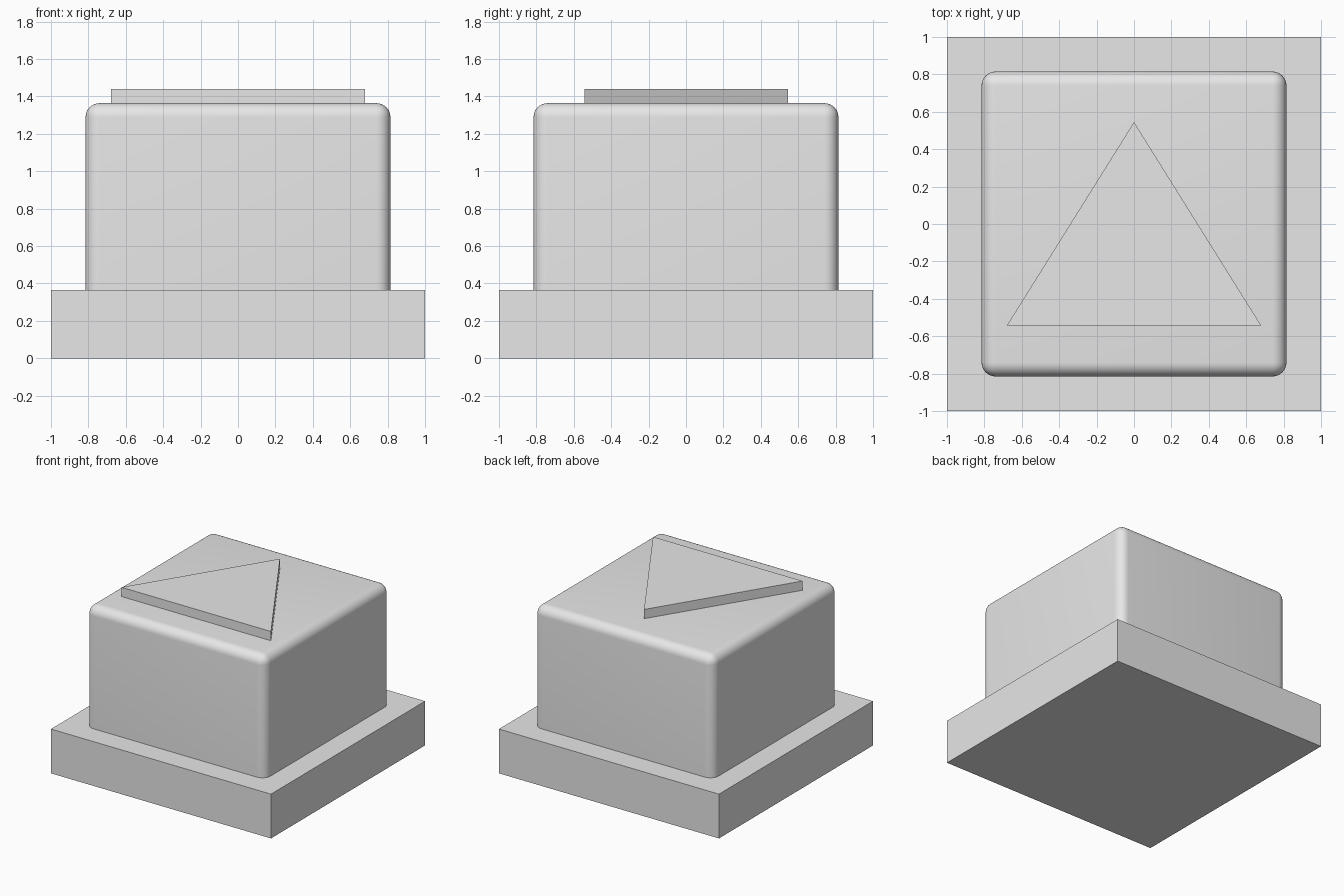
import bpy
import bmesh
import math

cube = bpy.data.objects.get("Cube")
if cube:
    bpy.data.objects.remove(cube, do_unlink=True)

grey = bpy.data.materials.new("plain_grey")
grey.use_nodes = True
colour = (0.8, 0.8, 0.8, 1)
grey.diffuse_color = colour
grey.node_tree.nodes["Principled BSDF"].inputs["Base Color"].default_value = colour


def prism(name, outline, bottom, top):
    """Extrude a flat outline upward between two heights."""
    bm = bmesh.new()
    face = bm.faces.new([bm.verts.new((x, y, bottom)) for x, y in outline])
    result = bmesh.ops.extrude_face_region(bm, geom=[face], use_keep_orig=True)
    for v in result["geom"]:
        if isinstance(v, bmesh.types.BMVert):
            v.co.z = top
    bmesh.ops.recalc_face_normals(bm, faces=bm.faces)
    mesh = bpy.data.meshes.new(name)
    bm.to_mesh(mesh)
    bm.free()
    mesh.materials.append(grey)
    obj = bpy.data.objects.new(name, mesh)
    bpy.context.collection.objects.link(obj)
    return obj


def square(half):
    return [(-half, -half), (half, -half), (half, half), (-half, half)]


# Square base slab
base_top = 0.364
prism("base", square(1), 0, base_top)

# Button block: rounded uprights and top rim, square where it meets the base
block = prism("button_block", square(0.815), base_top, 1.364)
bm = bmesh.new()
bm.from_mesh(block.data)
rounded = [e for e in bm.edges if max(v.co.z for v in e.verts) > base_top + 0.1]
bmesh.ops.bevel(bm, geom=rounded, offset=0.075, offset_type="OFFSET",
                segments=8, profile=0.5, affect="EDGES", clamp_overlap=True)
bm.to_mesh(block.data)
bm.free()
bpy.ops.object.select_all(action="DESELECT")
block.select_set(True)
bpy.context.view_layer.objects.active = block
bpy.ops.object.shade_smooth_by_angle(angle=math.radians(30))

# Raised triangle pointing to the back
prism("triangle_plate", [(-0.68, -0.543), (0.68, -0.543), (0, 0.545)], 1.364, 1.44)
